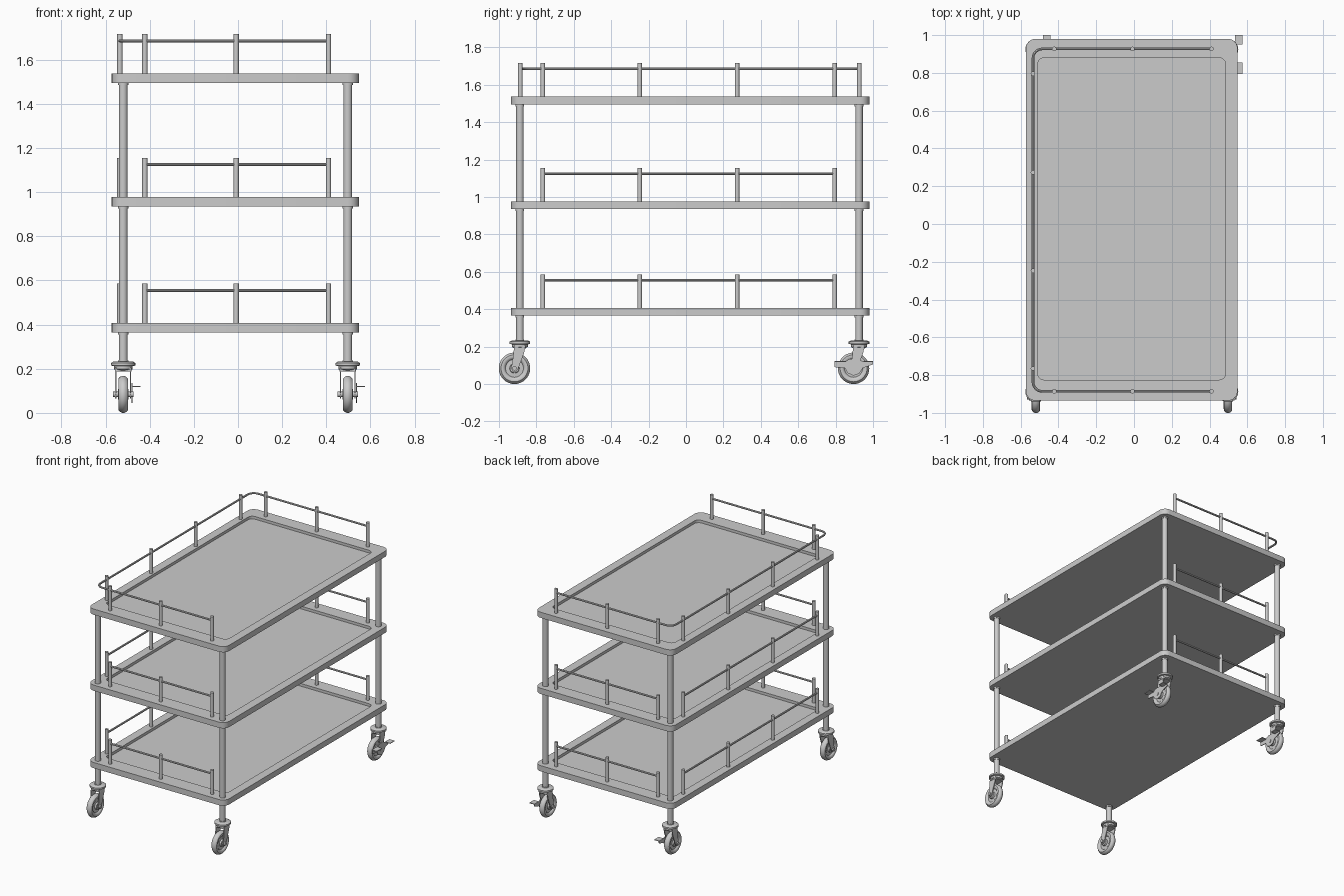
import bpy, bmesh, math
from mathutils import Vector

if "Cube" in bpy.data.objects:
    bpy.data.objects.remove(bpy.data.objects["Cube"])

steel = bpy.data.materials.new("brushed_grey")
steel.use_nodes = True
GREY = (0.6, 0.6, 0.6, 1)
steel.diffuse_color = GREY
steel.node_tree.nodes["Principled BSDF"].inputs["Base Color"].default_value = GREY

LEFT, RIGHT, FRONT, BACK = -0.572, 0.548, -0.935, 0.98
LEG_X, LEG_Y = (-0.52, 0.497), (-0.888, 0.925)
TIERS = {"lower": 0.365, "middle": 0.935, "top": 1.495}
THICK = 0.042


def finish(name, bm, angle=35):
    bmesh.ops.recalc_face_normals(bm, faces=bm.faces)
    mesh = bpy.data.meshes.new(name)
    bm.to_mesh(mesh)
    bm.free()
    mesh.materials.append(steel)
    ob = bpy.data.objects.new(name, mesh)
    bpy.context.collection.objects.link(ob)
    smooth(ob, angle)
    return ob


def smooth(ob, angle=35):
    bpy.ops.object.select_all(action="DESELECT")
    ob.select_set(True)
    bpy.context.view_layer.objects.active = ob
    bpy.ops.object.shade_smooth_by_angle(angle=math.radians(angle))


def loft(bm, loops, closed=False):
    """Skin a list of equal point loops; cap the ends unless closed."""
    rings = [[bm.verts.new(p) for p in loop] for loop in loops]
    n = len(rings[0])
    pairs = list(zip(rings, rings[1:])) + ([(rings[-1], rings[0])] if closed else [])
    for a, b in pairs:
        for i in range(n):
            j = (i + 1) % n
            bm.faces.new((a[i], a[j], b[j], b[i]))
    if not closed:
        bm.faces.new(rings[0])
        bm.faces.new(rings[-1])


def rounded_rect(x0, x1, y0, y1, r, z, seg=6):
    pts = []
    corners = ((x1 - r, y1 - r), (x0 + r, y1 - r), (x0 + r, y0 + r), (x1 - r, y0 + r))
    for k, (cx, cy) in enumerate(corners):
        for s in range(seg + 1):
            a = math.pi / 2 * (k + s / seg)
            pts.append((cx + r * math.cos(a), cy + r * math.sin(a), z))
    return pts


def lathe(name, profile, centre, axis="Z", seg=24, closed=False):
    """Turn (radius, height) points about the Z or X axis."""
    bm = bmesh.new()
    c = Vector(centre)
    loops = []
    for r, h in profile:
        loop = []
        for i in range(seg):
            u = r * math.cos(math.tau * i / seg)
            v = r * math.sin(math.tau * i / seg)
            loop.append(c + Vector((u, v, h) if axis == "Z" else (h, u, v)))
        loops.append(loop)
    loft(bm, loops, closed)
    return finish(name, bm)


def rod(name, x, y, z0, z1, r, seg=16):
    return lathe(name, [(r, z0), (r, z1)], (x, y, 0), seg=seg)


def rail(name, points):
    curve = bpy.data.curves.new(name, "CURVE")
    curve.dimensions = "3D"
    curve.bevel_depth = 0.007
    curve.bevel_resolution = 2
    curve.use_fill_caps = True
    spline = curve.splines.new("POLY")
    spline.points.add(len(points) - 1)
    for p, co in zip(spline.points, points):
        p.co = (*co, 1)
    ob = bpy.data.objects.new(name, curve)
    bpy.context.collection.objects.link(ob)
    bpy.ops.object.select_all(action="DESELECT")
    ob.select_set(True)
    bpy.context.view_layer.objects.active = ob
    bpy.ops.object.convert(target="MESH")
    ob = bpy.context.object
    ob.data.materials.clear()
    ob.data.materials.append(steel)
    smooth(ob)


def side_plate(name, outline, x, width, centre):
    """Extrude a (y, z) outline along x."""
    bm = bmesh.new()
    cx, cy = centre
    loft(bm, [[(cx + x + d, cy + y, z) for y, z in outline] for d in (0, width)])
    return finish(name, bm)


# Shelves with a recessed tray
for tier, z in TIERS.items():
    bm = bmesh.new()
    top, floor = z + THICK, z + THICK - 0.02
    outer = (LEFT, RIGHT, FRONT, BACK, 0.05)
    inner = (-0.51, 0.485, -0.825, 0.88, 0.035)
    loft(bm, [rounded_rect(*outer, z), rounded_rect(*outer, top),
              rounded_rect(*inner, top), rounded_rect(*inner, floor)])
    finish(tier + "_shelf", bm)

# Guard rails on three sides
SIDE_X, ENDS = -0.535, (-0.886, 0.927)
END_POSTS, SIDE_POSTS = (-0.422, -0.008, 0.41), (-0.765, -0.247, 0.273, 0.795)
for tier, z in TIERS.items():
    base = z + THICK
    rz = base + 0.148
    for y in ENDS:
        for x in END_POSTS:
            rod(tier + "_end_post", x, y, base - 0.005, base + 0.178, 0.012)
    for y in SIDE_POSTS:
        rod(tier + "_side_post", SIDE_X, y, base - 0.005, base + 0.178, 0.012)
    if tier == "top":
        # One continuous rail with rounded corners
        r = 0.05
        path = [(END_POSTS[-1], ENDS[0], rz)]
        for cy, start in ((ENDS[0] + r, 270), (ENDS[1] - r, 180)):
            for s in range(7):
                a = math.radians(start - 15 * s)
                path.append((SIDE_X + r + r * math.cos(a), cy + r * math.sin(a), rz))
        path.append((END_POSTS[-1], ENDS[1], rz))
        rail("top_guard_rail", path)
    else:
        for y in ENDS:
            rail(tier + "_end_rail", [(END_POSTS[0], y, rz), (END_POSTS[-1], y, rz)])
        rail(tier + "_side_rail", [(SIDE_X, SIDE_POSTS[0], rz), (SIDE_X, SIDE_POSTS[-1], rz)])

# Wheel half profile (radius, offset), mirrored to a closed section
HALF = [(0.012, 0.024), (0.024, 0.024), (0.026, 0.012), (0.048, 0.01), (0.052, 0.017),
        (0.062, 0.022), (0.072, 0.021), (0.08, 0.013), (0.084, 0.004)]
WHEEL = HALF + [(r, -h) for r, h in reversed(HALF)]
TRAIL, AXLE = -0.029, 0.084
FORK = [(-0.03, 0.205), (0.03, 0.205), (0.022, 0.165), (-0.008, 0.085), (-0.02, 0.066),
        (-0.038, 0.066), (-0.047, 0.085), (-0.04, 0.12)]
BRAKE = [(-0.13, 0.122), (-0.13, 0.09), (-0.075, 0.085), (-0.06, 0.058), (-0.03, 0.045),
         (0.0, 0.055), (0.02, 0.085), (0.075, 0.105), (0.075, 0.122), (0.02, 0.122),
         (-0.01, 0.135), (-0.05, 0.135), (-0.07, 0.122)]

# Legs and casters
for x in LEG_X:
    for y in LEG_Y:
        end = "front" if y < 0 else "back"
        rod(end + "_leg", x, y, 0.225, 1.5, 0.02, 24)
        for z in (0.225, *(t - 0.01 for t in TIERS.values())):
            rod(end + "_leg_collar", x, y, z, z + 0.012, 0.023, 24)
        lathe(end + "_swivel_plate", [(0.03, 0.192), (0.042, 0.198), (0.042, 0.212),
              (0.055, 0.214), (0.055, 0.226), (0.045, 0.232)], (x, y, 0))
        bm = bmesh.new()
        loft(bm, [rounded_rect(x - 0.038, x + 0.038, y - 0.03, y + 0.03, 0.01, z)
                  for z in (0.188, 0.205)])
        finish(end + "_fork_bridge", bm)
        for fx in (-0.036, 0.03):
            side_plate(end + "_fork_arm", FORK, fx, 0.006, (x, y))
        hub = (x, y + TRAIL, AXLE)
        lathe(end + "_wheel", WHEEL, hub, "X", 36, True)
        lathe(end + "_axle", [(0.012, -0.046), (0.012, 0.046)], hub, "X", 12)
        if end == "back":
            # Foot brake with two pedals
            side_plate("brake_plate", BRAKE, 0.037, 0.005, (x, y))
            for y0, y1 in ((-0.13, -0.07), (0.025, 0.075)):
                pedal = [(y0, 0.117), (y1, 0.117), (y1, 0.122), (y0, 0.122)]
                side_plate("brake_pedal", pedal, 0.037, 0.041, (x, y))
